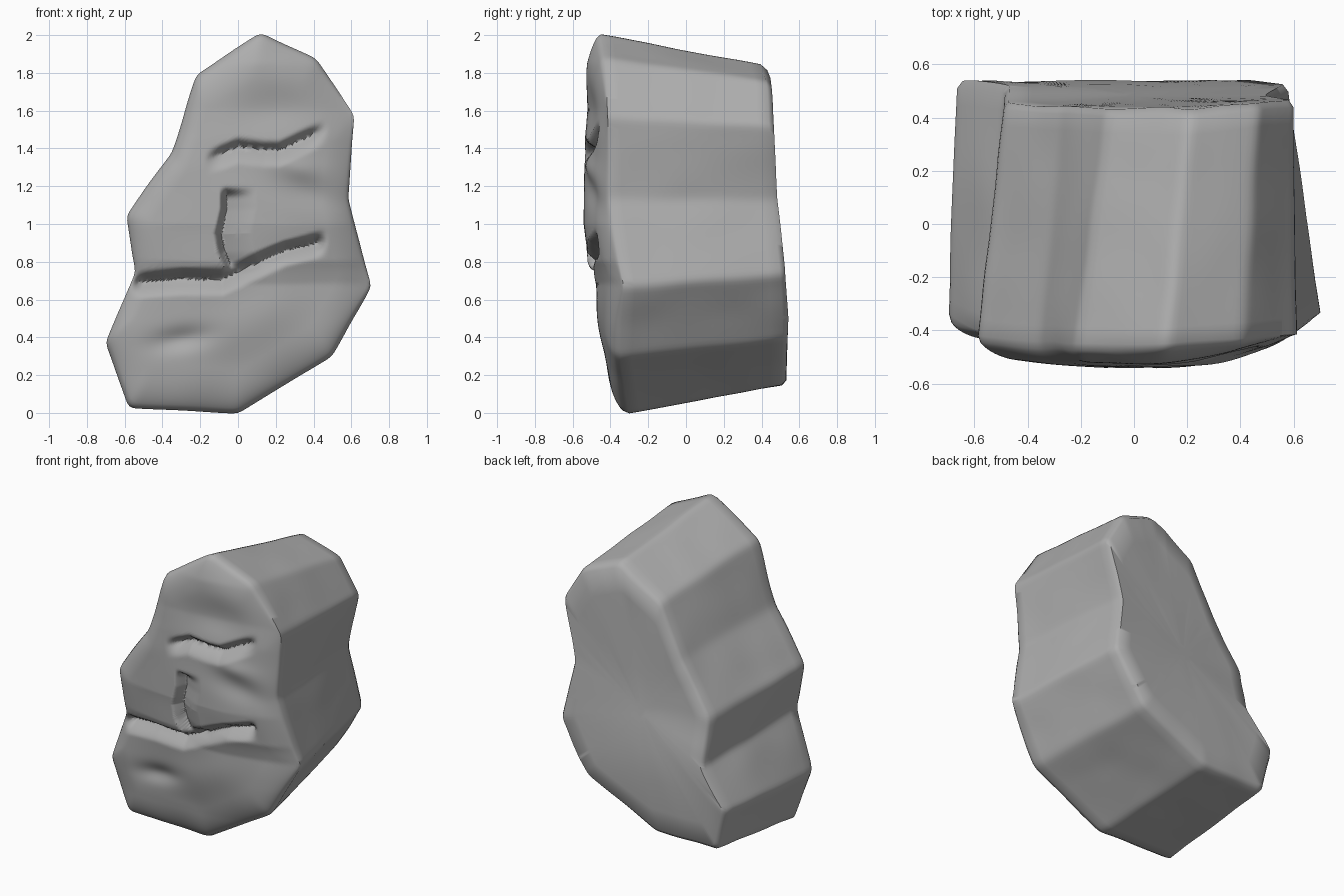
import bpy, bmesh, math
from mathutils import Vector, noise

if "Cube" in bpy.data.objects:
    bpy.data.objects.remove(bpy.data.objects["Cube"])

# Matching corners of the block: front x, y, z, then back x, z
CORNERS = (
    (.12, -.45, 2.01, .21, 1.85), (.41, -.43, 1.88, .47, 1.75),
    (.615, -.41, 1.57, .60, 1.52), (.58, -.40, 1.13, .51, 1.13),
    (.705, -.33, .67, .58, .73), (.50, -.35, .30, .37, .39),
    (0, -.30, -.005, -.13, .15), (-.58, -.33, .03, -.60, .15),
    (-.705, -.34, .37, -.67, .43), (-.54, -.42, .75, -.48, .67),
    (-.595, -.42, 1.04, -.49, .98), (-.35, -.44, 1.38, -.27, 1.31),
    (-.22, -.45, 1.79, -.10, 1.66))
# Depth of the back by height, and of the face by height
BACK = [(.2, .525), (.5, .535), (.78, .515), (1.14, .475), (1.5, .46), (1.77, .45), (1.85, .425)]
RELIEF = [(0, -.39), (.2, -.41), (.68, -.475), (.8, -.52), (1.0, -.545),
          (1.3, -.54), (1.45, -.535), (1.6, -.525), (1.85, -.53), (2, -.51)]
# Carved lines: (along, across) pairs
MOUTH = [(-.58, .69), (-.3, .71), (-.08, .71), (.05, .77), (.25, .86), (.48, .92)]
BROW = [(-.18, 1.34), (0, 1.41), (.14, 1.39), (.22, 1.39), (.32, 1.44), (.48, 1.51)]
NOSE = [(.74, -.02), (.85, -.07), (.95, -.09), (1.08, -.06), (1.2, -.06)]
CENTRE = Vector((0, 0, .95))


def smooth(t):
    t = min(max(t, 0), 1)
    return t * t * (3 - 2 * t)


def follow(points, v):
    """Piecewise linear value along a list of pairs."""
    for (a, fa), (b, fb) in zip(points, points[1:]):
        if v <= b:
            return fa + (fb - fa) * max(0, (v - a) / (b - a))
    return points[-1][1]


def groove(points, along, across, depth, wide_low, wide_high, fade):
    """Depth of a carved groove, with a different slope on each side."""
    d = across - follow(points, along)
    wide = wide_high if d > 0 else wide_low
    ends = smooth((along - points[0][0]) / fade) * smooth((points[-1][0] - along) / fade)
    return depth * ends * max(0, 1 - abs(d) / wide) ** 1.4


def dent(x, z, cx, cz, rx, rz, tilt=0):
    """Soft oval hollow, between 0 and 1."""
    dx, dz = x - cx, z - cz - tilt * (x - cx)
    return math.exp(-(dx / rx) ** 2 - (dz / rz) ** 2)


def face_depth(x, z):
    y = follow(RELIEF, z)
    y += (.3 if x > 0 else .17) * x * x * smooth((z - .3) / .5)
    y += groove(MOUTH, x, z, .09, .09, .06, .08)
    y += groove(BROW, x, z, .07, .09, .05, .12)
    y += groove(NOSE, z, x, .08, .04, .16, .06)
    y += .03 * dent(x, z, -.3, .39, .15, .06, .15)      # chin hollow
    y += .02 * dent(x, z, .36, 1.16, .17, .08, -.25)    # eye hollow
    y += .025 * dent(x, z, .2, 1.6, .22, .12)           # forehead hollow
    y -= .015 * dent(x, z, .32, 1.3, .15, .06, -.2)     # eyelid
    y -= .02 * dent(x, z, .1, .5, .25, .16, .3)         # lower lip
    return y


def back_depth(x, z):
    return follow(BACK, z) + .045 * (x - .5) * smooth((z - .6) / .4)


def rough(p, amount):
    return p + noise.noise_vector(p * 4) * amount


def even_loop(points, counts):
    """Sample an outline evenly and round its corners a little."""
    loop = []
    for i, n in enumerate(counts):
        b = points[(i + 1) % len(points)]
        loop += [points[i].lerp(b, k / n) for k in range(n)]
    for _ in range(2):
        loop = [(loop[i - 1] + loop[i] * 2 + loop[(i + 1) % len(loop)]) / 4
                for i in range(len(loop))]
    return loop


front_corners = [Vector(c[:3]) for c in CORNERS]
back_corners = [Vector((x, back_depth(x, z), z)) for *_, x, z in CORNERS]
counts = [max(4, round((a - b).length / .022))
          for a, b in zip(front_corners, front_corners[1:] + front_corners[:1])]
front_rim = even_loop(front_corners, counts)
back_rim = even_loop(back_corners, counts)
N = len(front_rim)

bm = bmesh.new()
rings = []


def add_ring(points):
    rings.append([bm.verts.new(p) for p in points])


# Carved front, from the middle out to a rounded rim
FRONT = 64
for k in range(1, FRONT):
    t = k / FRONT
    u = max(0, (t - .76) / .24)
    edge = 1 - math.sqrt(1 - u ** 2.2)
    ring = []
    for p in front_rim:
        q = CENTRE.lerp(p, t)
        y = face_depth(q.x, q.z)
        ring.append(rough(Vector((q.x, y + (p.y - y) * edge, q.z)), .006))
    add_ring(ring)

# Tapering sides
SIDES = 14
for k in range(SIDES + 1):
    t = k / SIDES * .975
    add_ring([rough(p.lerp(q, t), .007) for p, q in zip(front_rim, back_rim)])

# Back face with a softened edge
back_centre = sum(back_rim, Vector()) / N
for scale in (.97, .8, .55, .3, .08):
    ring = []
    for p in back_rim:
        q = back_centre.lerp(p, scale)
        q.y = back_depth(q.x, q.z) + .005
        ring.append(rough(q, .007))
    add_ring(ring)

for low, high in zip(rings, rings[1:]):
    for i in range(N):
        j = (i + 1) % N
        bm.faces.new((low[i], low[j], high[j], high[i]))
bm.faces.new(rings[0])
bm.faces.new(rings[-1])
bmesh.ops.recalc_face_normals(bm, faces=bm.faces)

mesh = bpy.data.meshes.new("stone_face")
bm.to_mesh(mesh)
bm.free()
stone = bpy.data.objects.new("stone_face", mesh)
bpy.context.collection.objects.link(stone)

# One grey stone colour
grey = bpy.data.materials.new("stone_grey")
grey.use_nodes = True
colour = (.42, .42, .42, 1)
grey.diffuse_color = colour
grey.node_tree.nodes["Principled BSDF"].inputs["Base Color"].default_value = colour
mesh.materials.append(grey)

bpy.context.view_layer.objects.active = stone
stone.select_set(True)
bpy.ops.object.shade_smooth_by_angle(angle=math.radians(60))
